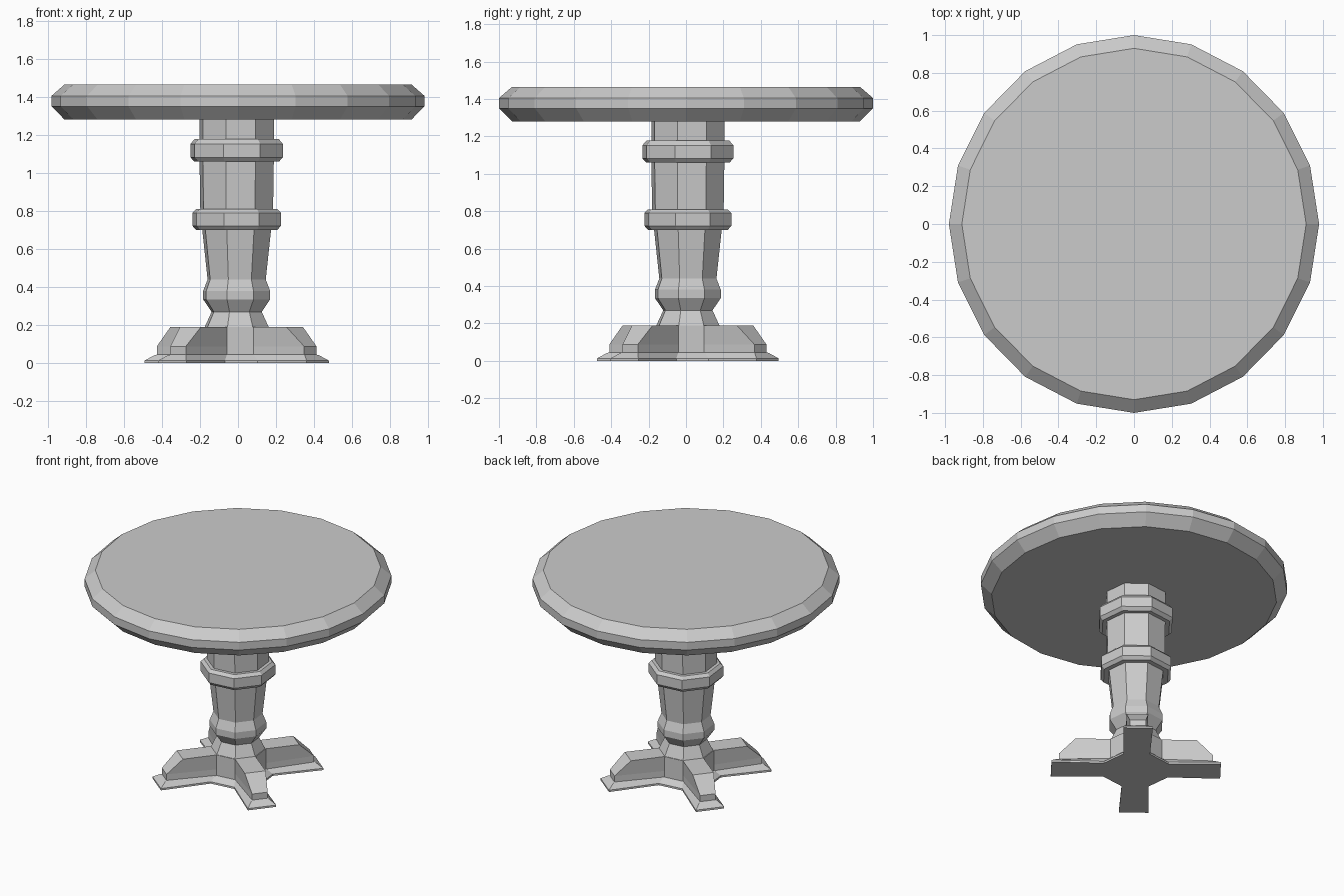
import bpy
from math import cos, sin, radians, tau

if "Cube" in bpy.data.objects:
    bpy.data.objects.remove(bpy.data.objects["Cube"])

CENTRE = (-0.007, 0.01)      # pedestal axis
TWIST = radians(6.5)         # pedestal is turned slightly


def loft(name, loops, cap=True):
    """Skin equal-length loops of points from bottom to top."""
    n = len(loops[0])
    verts = [p for loop in loops for p in loop]
    faces = []
    for k in range(len(loops) - 1):
        for i in range(n):
            j = (i + 1) % n
            faces.append((k * n + i, k * n + j, (k + 1) * n + j, (k + 1) * n + i))
    if cap:
        faces.append(tuple(reversed(range(n))))
        faces.append(tuple(range(len(verts) - n, len(verts))))
    mesh = bpy.data.meshes.new(name)
    mesh.from_pydata(verts, [], faces)
    mesh.update()
    obj = bpy.data.objects.new(name, mesh)
    bpy.context.collection.objects.link(obj)
    return obj


def ring(r, z, sides, phase=0.0, squash=1.0, centre=(0, 0)):
    return [(centre[0] + squash * r * cos(phase + tau * i / sides),
             centre[1] + r * sin(phase + tau * i / sides), z) for i in range(sides)]


def cross(root, length, half_w, z):
    """Four-armed outline: arms grow from alternate sides of an octagon."""
    pts = []
    for k in range(4):
        a = radians(45 + 90 * k) + TWIST
        u, v = root * cos(tau / 16), root * sin(tau / 16)
        for d, w in ((u, -v), (length, -half_w), (length, half_w), (u, v)):
            pts.append((CENTRE[0] + d * cos(a) - w * sin(a),
                        CENTRE[1] + d * sin(a) + w * cos(a), z))
    return pts


# Round top with bevelled rim
top_profile = [(0.93, 1.28), (1.0, 1.35), (1.0, 1.405), (0.93, 1.465)]
loft("table_top", [ring(r, z, 20, squash=0.98) for r, z in top_profile])

# Turned octagonal column with two collars and a lower bulge
column_profile = [
    (0.175, 0.19), (0.137, 0.27), (0.183, 0.335), (0.183, 0.38), (0.159, 0.44),
    (0.188, 0.70), (0.222, 0.70), (0.242, 0.722), (0.242, 0.79), (0.222, 0.81),
    (0.199, 0.81), (0.203, 1.06), (0.232, 1.06), (0.253, 1.082), (0.253, 1.152),
    (0.230, 1.178), (0.203, 1.178), (0.203, 1.28)]
loft("pedestal_column",
     [ring(r, z, 8, radians(22.5) + TWIST, centre=CENTRE) for r, z in column_profile],
     cap=False)

# Four-armed foot: flat sole, sloped lip, then tapering arms
foot_levels = [
    (0.225, 0.545, 0.095, 0.0), (0.225, 0.545, 0.095, 0.013),
    (0.190, 0.505, 0.060, 0.042), (0.180, 0.495, 0.052, 0.045),
    (0.180, 0.495, 0.052, 0.088), (0.180, 0.39, 0.07, 0.19)]
loft("pedestal_foot", [cross(*level) for level in foot_levels])
